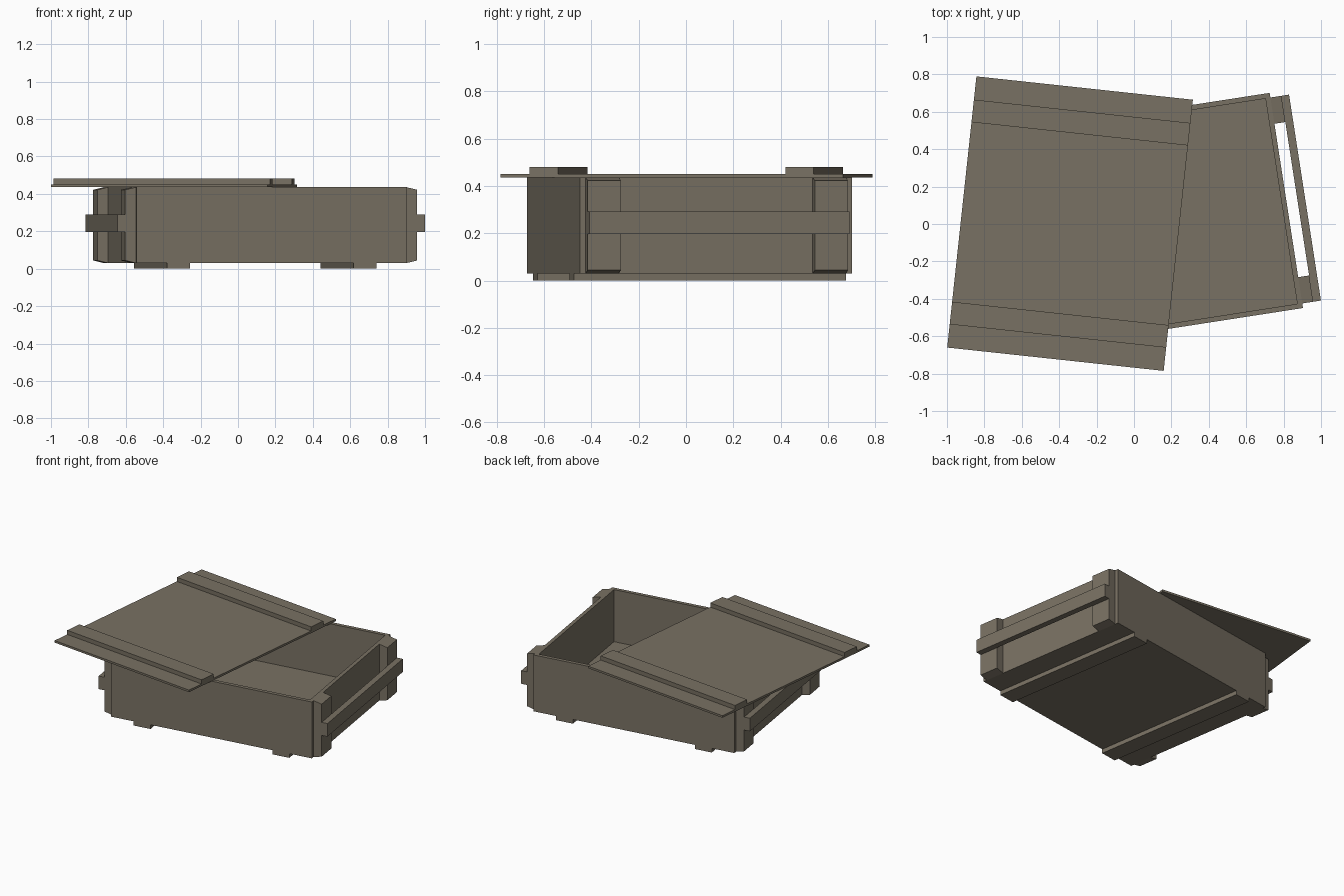
import bpy, bmesh, math
from mathutils import Matrix

if "Cube" in bpy.data.objects:
    bpy.data.objects.remove(bpy.data.objects["Cube"])

wood = bpy.data.materials.new("weathered wood")
wood.diffuse_color = (0.19, 0.165, 0.125, 1)
wood.use_nodes = True
wood.node_tree.nodes["Principled BSDF"].inputs["Base Color"].default_value = wood.diffuse_color

# placement of the turned crate body and of the lid lying across it
CRATE = Matrix.Translation((0.092, 0.014, 0)) @ Matrix.Rotation(math.radians(8.8), 4, 'Z')
LID = Matrix.Translation((-0.342, 0.002, 0)) @ Matrix.Rotation(math.radians(-6.15), 4, 'Z')


def box(name, frame, x, y, z, edit=None):
    """Box between (min, max) pairs, in the given frame; edit changes the bmesh."""
    bm = bmesh.new()
    bmesh.ops.create_cube(bm, size=1)
    for v in bm.verts:
        for i, (lo, hi) in enumerate((x, y, z)):
            v.co[i] = lo if v.co[i] < 0 else hi
    if edit:
        edit(bm)
    bmesh.ops.recalc_face_normals(bm, faces=bm.faces)
    me = bpy.data.meshes.new(name)
    bm.to_mesh(me)
    bm.free()
    me.materials.append(wood)
    ob = bpy.data.objects.new(name, me)
    ob.matrix_world = frame
    bpy.context.collection.objects.link(ob)
    return ob


# open crate: inset the top, then sink it to the floor
def hollow(bm):
    top = max(bm.faces, key=lambda f: f.calc_center_median().z)
    bmesh.ops.inset_region(bm, faces=[top], thickness=0.038)
    rim = top.calc_center_median().z
    inner = bmesh.ops.extrude_discrete_faces(bm, faces=[top])["faces"][0]
    for v in inner.verts:
        v.co.z = rim - 0.375


HX, HY, Z0, Z1 = 0.731, 0.582, 0.03, 0.436
box("crate_body", CRATE, (-HX, HX), (-HY, HY), (Z0, Z1), hollow)


# end battens taper slightly at top and bottom towards the outside
def taper(bm):
    for v in bm.verts:
        if abs(v.co.x) > HX + 0.03:
            v.co.z += 0.014 if v.co.z < 0.2 else -0.014


def span(s, lo, hi):
    return tuple(sorted((s * lo, s * hi)))


for s, side in ((-1, "left"), (1, "right")):
    for t, end in ((-1, "front"), (1, "back")):
        box(f"{side}_{end}_batten", CRATE, span(s, HX, 0.79),
            span(t, 0.415, 0.557), (Z0, Z1), taper)
    # carrying bar across the battens
    box(f"{side}_handle_bar", CRATE, span(s, 0.79, 0.832), (-0.557, 0.557), (0.197, 0.291))
    # runner under the crate
    box(f"{side}_runner", CRATE, span(s, 0.443, 0.567), (-HY, HY), (0, Z0))

# lid board and its two cleats
box("lid_board", LID, (-HY, HY), (-0.729, 0.729), (0.436, 0.451))
for t, end in ((-1, "front"), (1, "back")):
    box(f"lid_{end}_cleat", LID, (-HY, HY), span(t, 0.483, 0.604), (0.451, 0.481))
